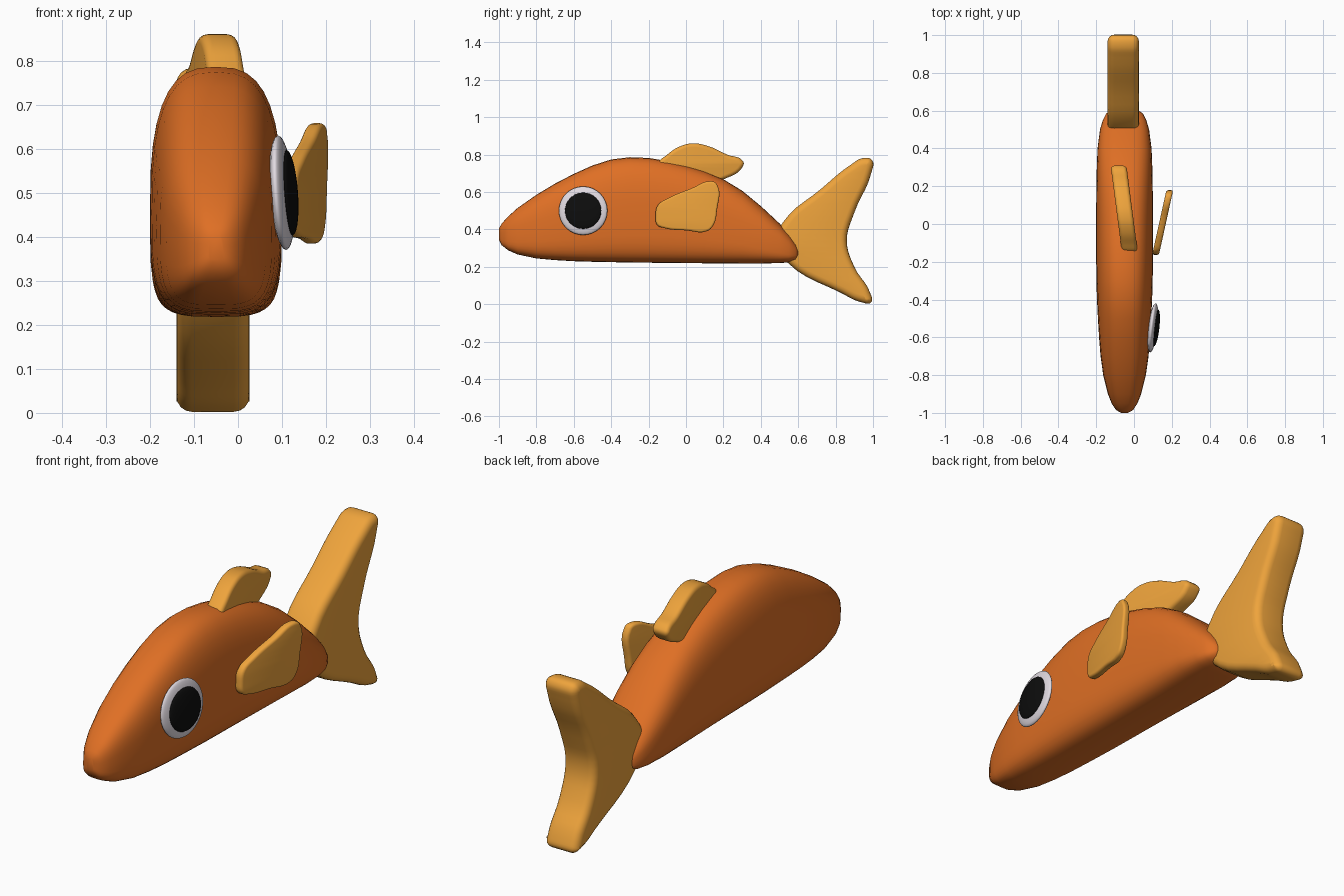
import bpy, bmesh, math
from mathutils import Matrix

if "Cube" in bpy.data.objects:
    bpy.data.objects.remove(bpy.data.objects["Cube"])


def material(name, rgb):
    m = bpy.data.materials.new(name)
    m.diffuse_color = (*rgb, 1)
    m.use_nodes = True
    m.node_tree.nodes["Principled BSDF"].inputs["Base Color"].default_value = m.diffuse_color
    return m


ORANGE = material("orange", (0.74, 0.16, 0.018))
AMBER = material("amber", (0.86, 0.37, 0.045))
WHITE = material("eye_white", (0.75, 0.70, 0.75))
BLACK = material("black", (0.004, 0.004, 0.004))


def finish(name, bm, mat, angle=60):
    bmesh.ops.recalc_face_normals(bm, faces=bm.faces)
    me = bpy.data.meshes.new(name)
    bm.to_mesh(me)
    bm.free()
    me.materials.append(mat)
    ob = bpy.data.objects.new(name, me)
    bpy.context.collection.objects.link(ob)
    bpy.ops.object.select_all(action='DESELECT')
    ob.select_set(True)
    bpy.context.view_layer.objects.active = ob
    bpy.ops.object.shade_smooth_by_angle(angle=math.radians(angle))
    return ob


def fin(name, pts, x, half, bevel, slope=0.0, y0=0.0):
    """Rounded plate from a (y, z) outline, skewed sideways along y."""
    cu = bpy.data.curves.new(name + "_outline", 'CURVE')
    cu.dimensions = '2D'
    cu.fill_mode = 'BOTH'
    cu.extrude = half - bevel
    cu.bevel_depth = bevel
    cu.bevel_resolution = 3
    cu.offset = -bevel
    cu.resolution_u = 5
    sp = cu.splines.new('BEZIER')
    sp.bezier_points.add(len(pts) - 1)
    for bp, (y, z) in zip(sp.bezier_points, pts):
        bp.co = (y, z, 0)
        bp.handle_left_type = bp.handle_right_type = 'AUTO'
    sp.use_cyclic_u = True
    tmp = bpy.data.objects.new(name + "_outline", cu)
    bpy.context.collection.objects.link(tmp)
    bpy.context.view_layer.update()
    dg = bpy.context.evaluated_depsgraph_get()
    me = bpy.data.meshes.new_from_object(tmp.evaluated_get(dg))
    bpy.data.objects.remove(tmp)
    bm = bmesh.new()
    bm.from_mesh(me)
    bpy.data.meshes.remove(me)
    bmesh.ops.remove_doubles(bm, verts=bm.verts, dist=0.0005)
    for v in bm.verts:
        y, z, d = v.co
        v.co = (x + d + slope * (y - y0), y, z)
    return finish(name, bm, AMBER)


# Body: superellipse rings lofted along y (y, half width, bottom, top)
STATIONS = [
    (-1.0, 0.018, 0.345, 0.405), (-0.985, 0.045, 0.315, 0.432),
    (-0.95, 0.068, 0.288, 0.470), (-0.9, 0.088, 0.266, 0.515),
    (-0.8, 0.113, 0.245, 0.585), (-0.7, 0.127, 0.236, 0.645),
    (-0.6, 0.135, 0.230, 0.697), (-0.5, 0.141, 0.227, 0.742),
    (-0.4, 0.146, 0.225, 0.774), (-0.3, 0.149, 0.223, 0.786),
    (-0.2, 0.150, 0.222, 0.782), (-0.1, 0.150, 0.221, 0.766),
    (0.0, 0.150, 0.220, 0.742), (0.1, 0.150, 0.219, 0.710),
    (0.2, 0.149, 0.218, 0.668), (0.3, 0.147, 0.218, 0.607),
    (0.4, 0.143, 0.218, 0.525), (0.5, 0.130, 0.220, 0.432),
    (0.55, 0.115, 0.224, 0.378), (0.585, 0.097, 0.235, 0.330),
    (0.6, 0.075, 0.258, 0.295),
]
SEG = 36
bm = bmesh.new()
rings = []
for y, w, zb, zt in STATIONS:
    zc = zb + 0.42 * (zt - zb)
    ring = []
    for i in range(SEG):
        a = 2 * math.pi * i / SEG
        c, s = math.cos(a), math.sin(a)
        n, h = (2.8, zt - zc) if s >= 0 else (3.6, zc - zb)
        px = math.copysign(abs(c) ** (2 / n), c) * w
        pz = math.copysign(abs(s) ** (2 / n), s) * h
        ring.append(bm.verts.new((-0.05 + px, y, zc + pz)))
    rings.append(ring)
for r0, r1 in zip(rings, rings[1:]):
    for i in range(SEG):
        j = (i + 1) % SEG
        bm.faces.new((r0[i], r0[j], r1[j], r1[i]))
bm.faces.new(rings[0])
bm.faces.new(rings[-1])
finish("body", bm, ORANGE, 80)

# Fins
fin("tail_fin", [(0.48, 0.33), (0.52, 0.44), (0.72, 0.615), (0.88, 0.745),
                 (0.95, 0.782), (0.995, 0.77), (0.99, 0.70), (0.90, 0.49),
                 (0.86, 0.34), (0.90, 0.20), (0.985, 0.06), (0.99, 0.01),
                 (0.94, 0.01), (0.83, 0.06), (0.54, 0.225)],
    -0.057, 0.083, 0.035)
fin("dorsal_fin", [(-0.15, 0.745), (-0.10, 0.80), (-0.03, 0.845), (0.04, 0.86),
                   (0.12, 0.845), (0.22, 0.80), (0.305, 0.765), (0.305, 0.738),
                   (0.20, 0.668), (0.08, 0.64), (-0.10, 0.69)],
    -0.052, 0.042, 0.02, slope=-0.13, y0=0.08)
fin("side_fin", [(-0.163, 0.47), (-0.15, 0.53), (-0.09, 0.57), (0.03, 0.62),
                 (0.13, 0.658), (0.163, 0.645), (0.165, 0.50), (0.145, 0.42),
                 (0.11, 0.39), (0.0, 0.395), (-0.12, 0.408), (-0.155, 0.425)],
    0.15, 0.018, 0.012, slope=0.22)


# Eye: flattened, slightly tilted spheres
def eye_part(name, mat, x, thick, radius):
    bm = bmesh.new()
    bmesh.ops.create_uvsphere(bm, u_segments=32, v_segments=16, radius=1)
    bm.transform(Matrix.Rotation(math.pi / 2, 4, 'Y'))
    for v in bm.verts:
        d, y, z = v.co.x * thick, v.co.y * radius, v.co.z * radius
        v.co = (x + d + 0.11 * y - 0.07 * z, -0.55 + y, 0.5 + z)
    finish(name, bm, mat)


eye_part("eye_white", WHITE, 0.10, 0.024, 0.13)
eye_part("pupil", BLACK, 0.117, 0.016, 0.097)
